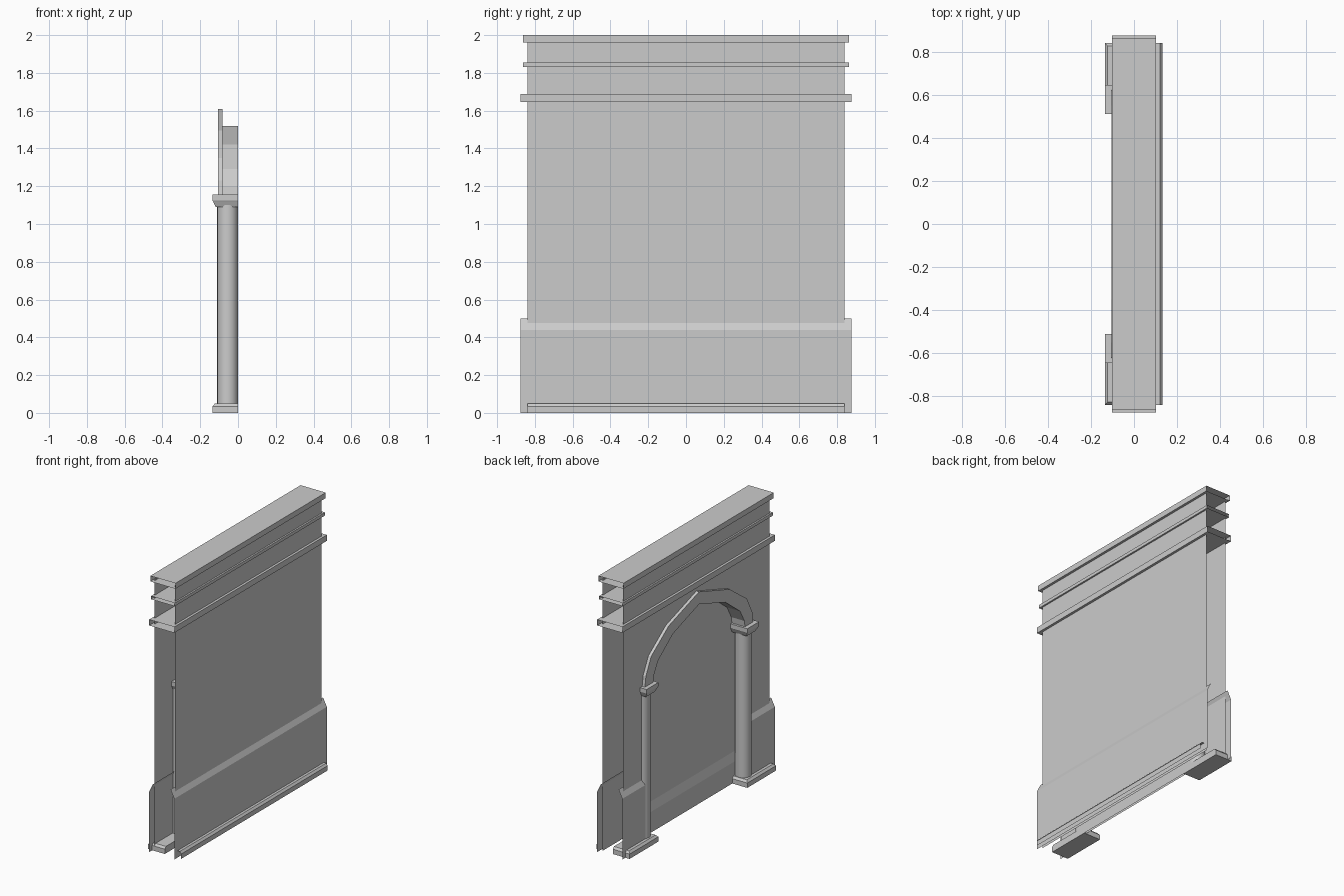
import bpy
import bmesh
from mathutils import Matrix

old = bpy.data.objects.get("Cube")
if old:
    bpy.data.objects.remove(old, do_unlink=True)

stone = bpy.data.materials.new("grey_stone")
stone.use_nodes = True
GREY = (0.6, 0.6, 0.6, 1)
stone.diffuse_color = GREY
stone.node_tree.nodes["Principled BSDF"].inputs["Base Color"].default_value = GREY


def finish(bm, name):
    mesh = bpy.data.meshes.new(name)
    bm.to_mesh(mesh)
    bm.free()
    mesh.materials.append(stone)
    obj = bpy.data.objects.new(name, mesh)
    bpy.context.collection.objects.link(obj)
    return obj


def loft(name, rings, closed=False, caps=False):
    """Skin a row of equal point lists."""
    bm = bmesh.new()
    rows = [[bm.verts.new(p) for p in ring] for ring in rings]
    n = len(rows[0])
    for a, b in zip(rows, rows[1:]):
        for i in range(n if closed else n - 1):
            j = (i + 1) % n
            bm.faces.new((a[i], a[j], b[j], b[i]))
    if caps:
        bm.faces.new(rows[0][::-1])
        bm.faces.new(rows[-1])
        bmesh.ops.recalc_face_normals(bm, faces=bm.faces)
    return finish(bm, name)


def run(name, profile, y0, y1, closed=False):
    """Extrude an x-z profile along y, with open ends."""
    return loft(name, [[(x, y, z) for x, z in profile] for y in (y1, y0)], closed)


def sheet(name, x, outline):
    """Flat upright panel from a y-z outline, facing -x."""
    bm = bmesh.new()
    face = bm.faces.new([bm.verts.new((x, y, z)) for y, z in outline])
    face.normal_update()
    if face.normal.x > 0:
        face.normal_flip()
    bmesh.ops.triangulate(bm, faces=bm.faces)
    return finish(bm, name)


def block(name, x0, x1, y0, y1, levels):
    """Moulded block: levels are (z, inset), the x1 side stays straight."""
    rings = [[(x0 + d, y0 + d, z), (x1, y0 + d, z), (x1, y1 - d, z), (x0 + d, y1 - d, z)]
             for z, d in levels]
    return loft(name, rings, closed=True, caps=True)


def both(half):
    """Mirror a half arch that ends on the centre line."""
    return half + [(-y, z) for y, z in half[-2::-1]]


WALL, FACE, END = 0.083, 0.101, 0.84

# Arch curves, from the springing to the crown
outer = both([(0.625, 1.13), (0.61, 1.23), (0.55, 1.35), (0.35, 1.495), (0, 1.61)])
inner = both([(0.53, 1.13), (0.52, 1.2), (0.47, 1.29), (0.3, 1.42), (0, 1.52)])
opening = [(0.58, 0), (0.58, 1.13)] + inner + [(-0.58, 1.13), (-0.58, 0)]

# Wall sheets
run("plain_wall", [(WALL, 0), (WALL, 1.97)], -END, END)
sheet("arched_wall", -WALL,
      [(END, 0)] + opening + [(-END, 0), (-END, 1.97), (END, 1.97)])

# Recessed panel with its skirting
sheet("recess_panel", 0, opening)
run("recess_skirting", [(0, 0.215), (-0.015, 0.15), (-0.015, 0)], -0.56, 0.56)

# Plinths with a sloped top, split by the opening on the arched side
plinth = [(FACE, 0), (FACE, 0.44), (0.071, 0.5)]
back_plinth = [(-x, z) for x, z in reversed(plinth)]
run("plain_plinth", plinth, -0.875, 0.875)
run("plinth_pier_left", back_plinth, 0.58, 0.875)
run("plinth_pier_right", back_plinth, -0.875, -0.58)
run("plinth_foot", [(0.132, 0), (0.132, 0.035), (0.12, 0.05), (FACE, 0.05)], -END, END)

# Open-ended cornices
for name, w, length, z0, z1 in (("top_cornice", FACE, 0.862, 1.96, 2.0),
                                ("middle_cornice", 0.095, 0.862, 1.832, 1.855),
                                ("lower_cornice", FACE, 0.875, 1.645, 1.688)):
    run(name, [(w, z0), (w, z1), (-w, z1), (-w, z0)], -length, length, closed=True)

# Arch moulding: outer edge, front band and deep soffit
loft("arch_moulding", [[(-WALL, *o), (-0.105, *o), (-0.105, *i), (0, *i)]
                       for o, i in zip(outer, inner)])

# Columns with their capitals and long bases
for side, s in (("left", 1), ("right", -1)):
    bm = bmesh.new()
    bmesh.ops.create_cone(bm, segments=24, radius1=0.055, radius2=0.055, depth=1.06,
                          matrix=Matrix.Translation((-0.055, s * 0.58, 0.57)))
    column = finish(bm, side + "_column")
    bpy.ops.object.select_all(action="DESELECT")
    column.select_set(True)
    bpy.context.view_layer.objects.active = column
    bpy.ops.object.shade_smooth_by_angle()

    y0, y1 = sorted((s * 0.51, s * 0.645))
    block(side + "_capital", -0.135, 0, y0, y1,
          [(1.09, 0.017), (1.12, 0.003), (1.125, 0), (1.155, 0)])
    y0, y1 = sorted((s * 0.51, s * END))
    block(side + "_column_base", -0.135, 0, y0, y1, [(0, 0), (0.035, 0), (0.05, 0.013)])
